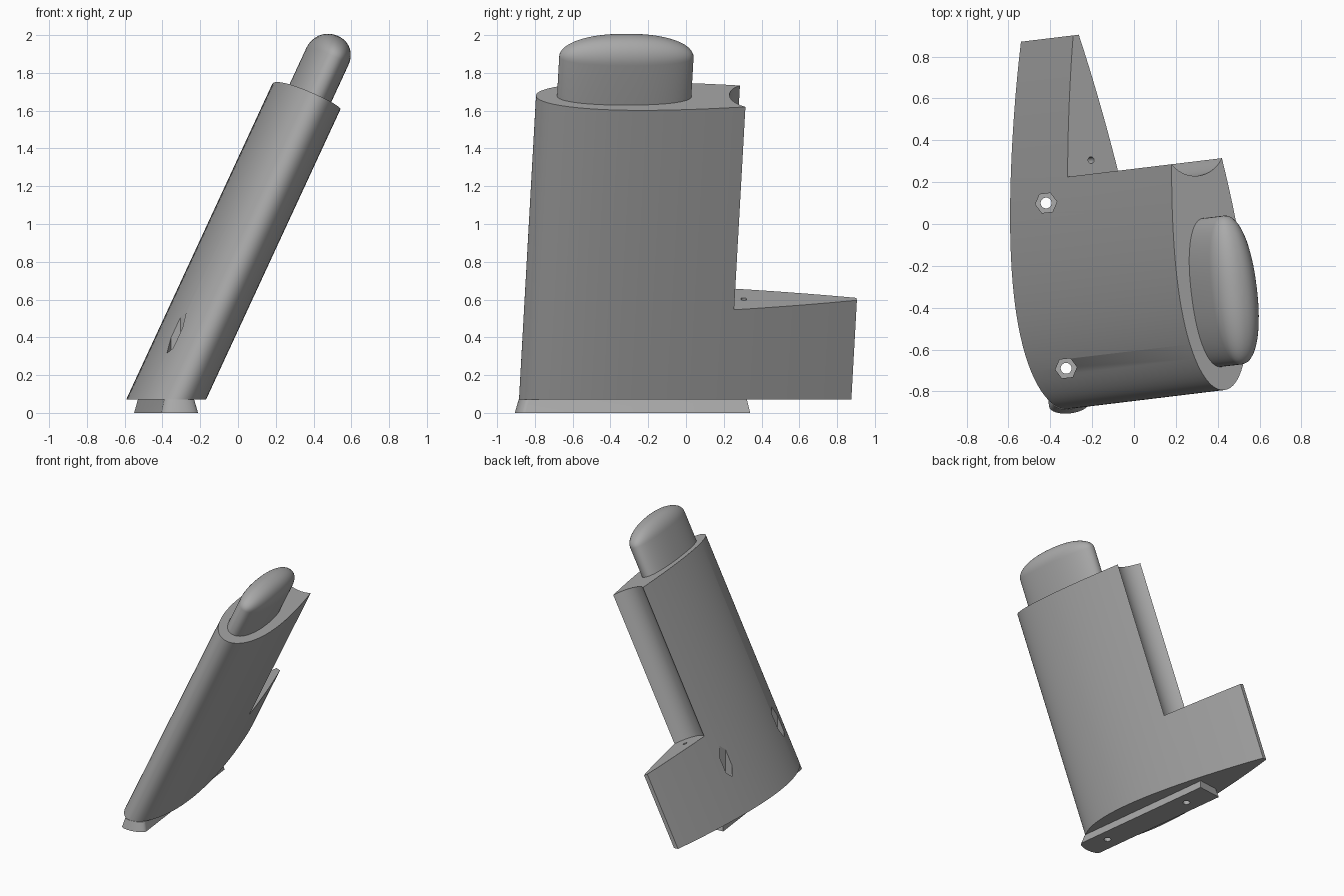
import bpy, bmesh, math
from mathutils import Matrix, Vector

cube = bpy.data.objects.get("Cube")
if cube:
    bpy.data.objects.remove(cube, do_unlink=True)

# Frames: YAW turns the whole model, TILT also leans along the body axis
YAW = Matrix.Rotation(math.radians(6.9), 4, 'Z')
TILT = YAW @ Matrix.Translation((-0.448, 0, 0)) @ Matrix.Rotation(math.radians(25), 4, 'Y')
CHORD, THICK, NOSE = 1.82, 0.195, -0.84
BASE_Z, TOP_W, STEP_W, STEP_V = 0.07, 1.85, 0.665, 0.262

gray = bpy.data.materials.new("plain_gray")
gray.use_nodes = True
gray.diffuse_color = (0.4, 0.4, 0.4, 1)
gray.node_tree.nodes["Principled BSDF"].inputs["Base Color"].default_value = (0.4, 0.4, 0.4, 1)


def loft(rings, matrix):
    """Skin a stack of equal-length rings and close both ends."""
    bm = bmesh.new()
    loops = [[bm.verts.new(matrix @ Vector(p)) for p in ring] for ring in rings]
    n = len(loops[0])
    for a, b in zip(loops, loops[1:]):
        for i in range(n):
            j = (i + 1) % n
            bm.faces.new((a[i], a[j], b[j], b[i]))
    bm.faces.new(loops[0][::-1])
    bm.faces.new(loops[-1])
    bmesh.ops.recalc_face_normals(bm, faces=bm.faces)
    return bm


def make(name, bm):
    mesh = bpy.data.meshes.new(name)
    bm.to_mesh(mesh)
    bm.free()
    ob = bpy.data.objects.new(name, mesh)
    bpy.context.collection.objects.link(ob)
    mesh.materials.append(gray)
    return ob


def prism(name, outline, low, high, matrix):
    return make(name, loft([[(x, y, h) for x, y in outline] for h in (low, high)], matrix))


def circle(cx, cy, r, n):
    return [(cx + r * math.cos(math.tau * i / n), cy + r * math.sin(math.tau * i / n)) for i in range(n)]


def cut(target, cutters):
    """Subtract the cutters from the target and discard them."""
    for c in cutters:
        c.hide_render = True
        mod = target.modifiers.new("cut", 'BOOLEAN')
        mod.operation, mod.solver, mod.object = 'DIFFERENCE', 'EXACT', c
    dg = bpy.context.evaluated_depsgraph_get()
    mesh = bpy.data.meshes.new_from_object(target.evaluated_get(dg))
    target.modifiers.clear()
    target.data = mesh
    for c in cutters:
        bpy.data.objects.remove(c, do_unlink=True)


def half_width(v):
    s = max(0, (v - NOSE) / CHORD)
    return 5 * THICK * CHORD * (0.2969 * s ** 0.5 - 0.126 * s - 0.3516 * s**2 + 0.2843 * s**3 - 0.1015 * s**4)


# Streamlined body, trimmed level at the base
N = 36
stations = [NOSE + 1.77 * (1 - math.cos(math.pi / 2 * i / N)) for i in range(N + 1)]
outline = [(half_width(v), v) for v in stations] + [(-half_width(v), v) for v in stations[:0:-1]]
bm = loft([[(u, v, w) for u, v in outline] for w in (-0.3, TOP_W)], TILT)
bmesh.ops.bisect_plane(bm, geom=bm.verts[:] + bm.edges[:] + bm.faces[:],
                       plane_co=(0, 0, BASE_Z), plane_no=(0, 0, 1), clear_inner=True)
bmesh.ops.holes_fill(bm, edges=[e for e in bm.edges if e.is_boundary])
bmesh.ops.recalc_face_normals(bm, faces=bm.faces)
body = make("streamlined_body", bm)

# Rear step with the hollow channel running up the trailing side
hw, depth = half_width(STEP_V), 0.07
radius = (hw**2 + depth**2) / (2 * depth)
span = math.asin(hw / radius)
arc = [(radius * math.sin(a), STEP_V - depth + radius * (1 - math.cos(a)))
       for a in (span * (i / 12 - 1) for i in range(25))]
step = prism("step_cutter", arc + [(0.5, STEP_V), (0.5, 1.4), (-0.5, 1.4), (-0.5, STEP_V)],
             STEP_W, 2.3, TILT)
pin_hole = prism("pin_cutter", circle(0, 0.328, 0.016, 20), 0.5, 0.9, TILT)

# Tapered mounting foot with a rounded front
def foot_ring(half, front, back, z):
    pts = [(-0.41 + half * math.sin(a), front + 0.045 * (1 - math.cos(a)))
           for a in (math.pi / 2 * (i / 8 - 1) for i in range(17))]
    return [(x, y, z) for x, y in pts + [(-0.41 + half, back), (-0.41 - half, back)]]


foot = make("mounting_foot", loft([foot_ring(0.098, -0.862, 0.38, 0),
                                   foot_ring(0.08, -0.842, 0.365, BASE_Z)], YAW))

# Vertical bolt holes, with hexagonal nut pockets in the body
bolts = [(-0.405, 0.15), (-0.405, -0.646)]


def bolt_cutters():
    return [prism("bolt_cutter", circle(x, y, 0.026, 24), -0.2, 1, YAW) for x, y in bolts]


pockets = [prism("pocket_cutter", circle(x, y, 0.052, 6), 0.15, 1.1, YAW) for x, y in bolts]
cut(body, [step, pin_hole] + bolt_cutters() + pockets)
cut(foot, bolt_cutters())

# Domed oval plug on top
def oval_ring(scale, w):
    ring = []
    for i in range(64):
        a = math.tau * i / 64
        c, s = math.cos(a), math.sin(a)
        ring.append((0.112 * scale * math.copysign(abs(c) ** 0.9, c),
                     -0.37 + 0.358 * scale * math.copysign(abs(s) ** 0.9, s), w))
    return ring


rings = [oval_ring(1, TOP_W - 0.03), oval_ring(1, 2.08)]
for i in range(1, 13):
    t = math.pi / 2 * i / 12.3
    rings.append(oval_ring(math.cos(t) ** 0.9, 2.08 + 0.122 * math.sin(t)))
plug = make("domed_plug", loft(rings, TILT))

# Smooth curved surfaces, keep hard edges
for ob in (body, foot, plug):
    bpy.ops.object.select_all(action='DESELECT')
    ob.select_set(True)
    bpy.context.view_layer.objects.active = ob
    bpy.ops.object.shade_smooth_by_angle(angle=math.radians(30))
